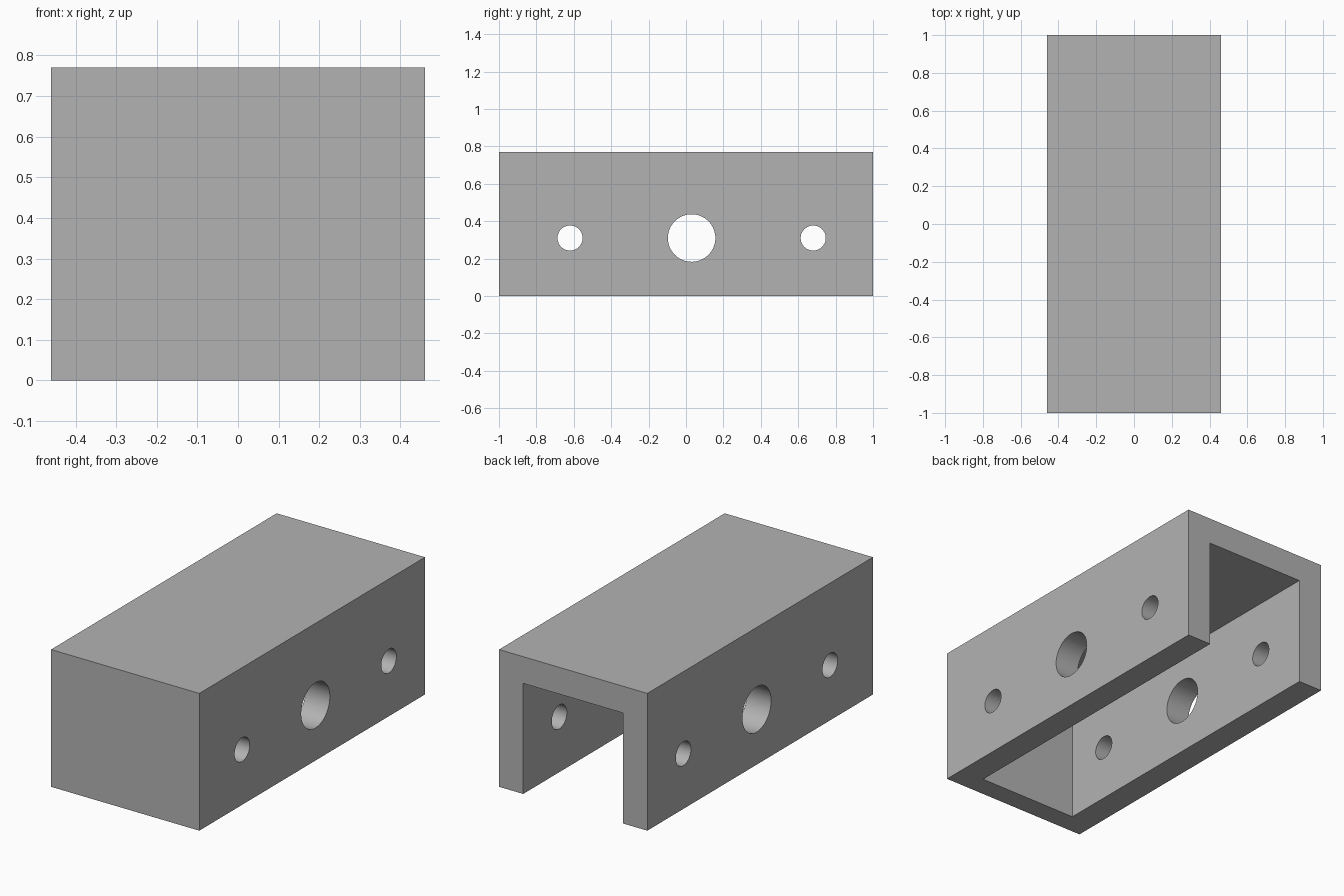
import bpy, math

cube = bpy.data.objects.get("Cube")
if cube:
    bpy.data.objects.remove(cube, do_unlink=True)

WIDTH, LENGTH, HEIGHT = 0.92, 2.0, 0.77
SIDE_WALL, TOP_WALL, FRONT_WALL = 0.15, 0.15, 0.12
HOLE_Z = 0.31
HOLES = [(-0.62, 0.067), (0.03, 0.127), (0.68, 0.067)]  # y position, radius

grey = bpy.data.materials.new("plain grey")
grey.use_nodes = True
grey.diffuse_color = (0.45, 0.45, 0.45, 1)
grey.node_tree.nodes["Principled BSDF"].inputs["Base Color"].default_value = grey.diffuse_color


def box(name, low, high):
    """Axis-aligned box between two corners."""
    centre = [(a + b) / 2 for a, b in zip(low, high)]
    bpy.ops.mesh.primitive_cube_add(size=1, location=centre)
    obj = bpy.context.object
    obj.name = name
    obj.scale = [b - a for a, b in zip(low, high)]
    bpy.ops.object.transform_apply(location=True, rotation=False, scale=True)
    obj.data.materials.append(grey)
    return obj


def cut(target, cutter):
    """Subtract the cutter from the target and discard it."""
    mod = target.modifiers.new("cut", "BOOLEAN")
    mod.operation, mod.solver, mod.object = "DIFFERENCE", "EXACT", cutter
    bpy.context.view_layer.objects.active = target
    bpy.ops.object.modifier_apply(modifier=mod.name)
    bpy.data.objects.remove(cutter, do_unlink=True)


# Outer block
w, l = WIDTH / 2, LENGTH / 2
housing = box("channel_housing", (-w, -l, 0), (w, l, HEIGHT))

# Cavity, open at the bottom and the back
inner = w - SIDE_WALL
cut(housing, box("cavity", (-inner, FRONT_WALL - l, -0.2), (inner, l + 0.2, HEIGHT - TOP_WALL)))

# Round holes through both side walls
for y, radius in HOLES:
    bpy.ops.mesh.primitive_cylinder_add(vertices=64, radius=radius, depth=WIDTH + 0.4,
                                        location=(0, y, HOLE_Z), rotation=(0, math.pi / 2, 0))
    hole = bpy.context.object
    hole.data.materials.append(grey)
    cut(housing, hole)

# Smooth hole walls, crisp edges
bpy.ops.object.select_all(action="DESELECT")
housing.select_set(True)
bpy.context.view_layer.objects.active = housing
bpy.ops.object.shade_smooth_by_angle(angle=math.radians(30))
